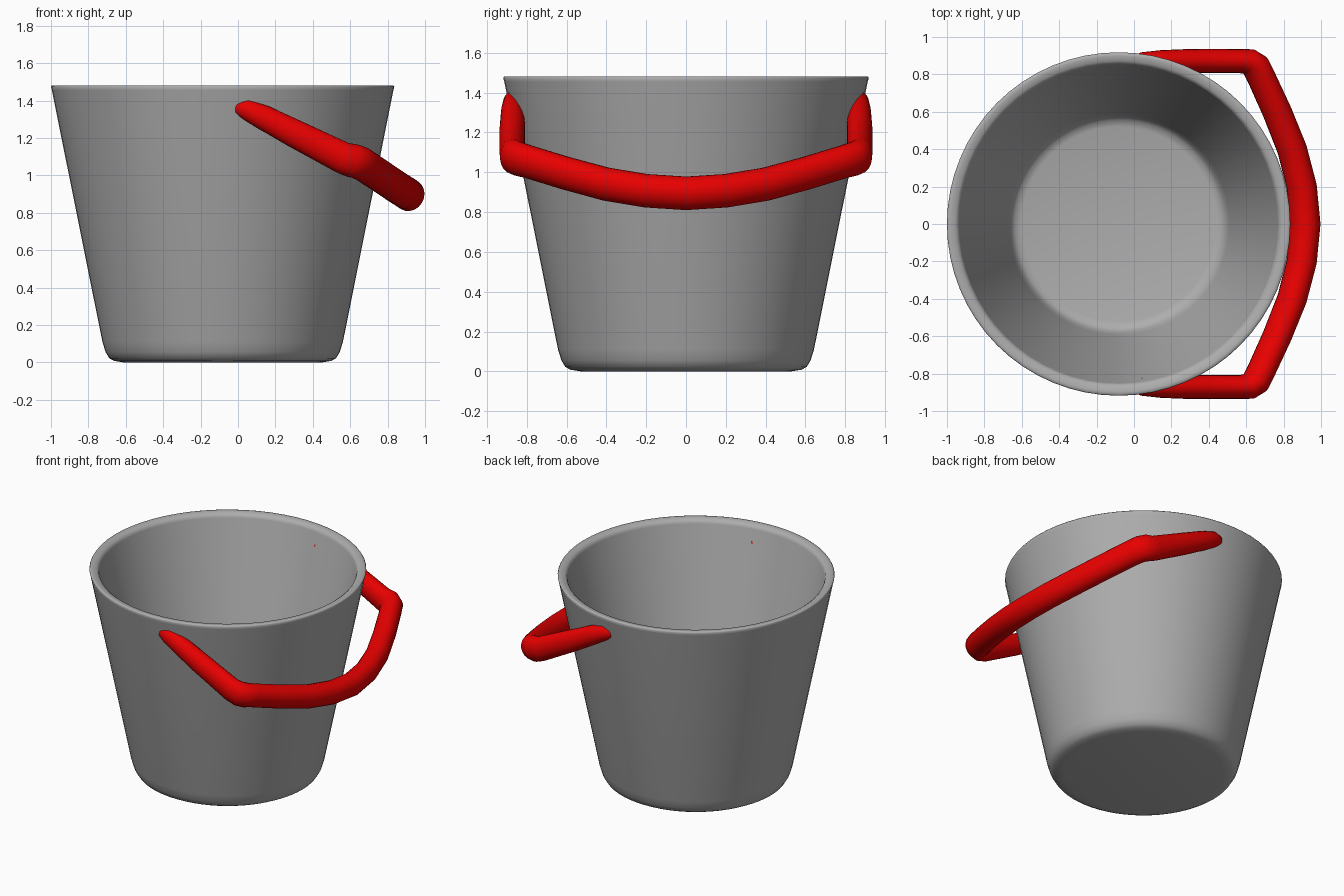
import bpy, bmesh, math
from mathutils import Vector

if "Cube" in bpy.data.objects:
    bpy.data.objects.remove(bpy.data.objects["Cube"])


def finish(bm, name, angle, color):
    bmesh.ops.recalc_face_normals(bm, faces=bm.faces)
    mesh = bpy.data.meshes.new(name)
    bm.to_mesh(mesh)
    bm.free()
    ob = bpy.data.objects.new(name, mesh)
    bpy.context.collection.objects.link(ob)
    mat = bpy.data.materials.new(name + "_colour")
    mat.diffuse_color = color
    mat.use_nodes = True
    mat.node_tree.nodes["Principled BSDF"].inputs["Base Color"].default_value = mat.diffuse_color
    mesh.materials.append(mat)
    bpy.ops.object.select_all(action='DESELECT')
    bpy.context.view_layer.objects.active = ob
    ob.select_set(True)
    bpy.ops.object.shade_smooth_by_angle(angle=math.radians(angle))


def skin(bm, rings):
    n = len(rings[0])
    for a, b in zip(rings, rings[1:]):
        for i in range(n):
            j = (i + 1) % n
            bm.faces.new((a[i], a[j], b[j], b[i]))
    bm.faces.new(rings[0])
    bm.faces.new(rings[-1])


# Bucket: revolved profile, outside bottom -> rim -> inside floor
CX = -0.082
profile = [(0.53, 0.0), (0.58, 0.008), (0.606, 0.022), (0.626, 0.055), (0.643, 0.11),
           (0.913, 1.455), (0.918, 1.474), (0.913, 1.481), (0.898, 1.481), (0.872, 1.477),
           (0.857, 1.465), (0.852, 1.45),
           (0.592, 0.16), (0.575, 0.11), (0.555, 0.085), (0.52, 0.075)]
bm = bmesh.new()
rings = []
for r, z in profile:
    rings.append([bm.verts.new((CX + r * math.cos(t * math.tau / 64),
                                r * math.sin(t * math.tau / 64), z)) for t in range(64)])
skin(bm, rings)
finish(bm, "bucket", 60, (0.42, 0.42, 0.42, 1))

# Handle: elliptical tube swept along a mirrored path (x, y, z, in-plane radius, normal radius)
half = [(-0.02, 0.868, 1.365, 0.012, 0.012), (-0.008, 0.868, 1.363, 0.03, 0.034),
        (0.04, 0.87, 1.354, 0.048, 0.054), (0.14, 0.871, 1.308, 0.058, 0.066),
        (0.30, 0.872, 1.225, 0.064, 0.075), (0.56, 0.872, 1.094, 0.064, 0.085),
        (0.615, 0.868, 1.078, 0.070, 0.091), (0.651, 0.842, 1.067, 0.075, 0.090),
        (0.678, 0.79, 1.052, 0.072, 0.088),
        (0.765, 0.60, 0.994, 0.075, 0.087), (0.845, 0.40, 0.94, 0.077, 0.087),
        (0.897, 0.20, 0.907, 0.078, 0.087)]
path = half + [(0.916, 0, 0.894, 0.079, 0.087)] + [(x, -y, z, a, b) for x, y, z, a, b in half[::-1]]
pts = [Vector(p[:3]) for p in path]
up = Vector((0.52, 0, 0.854)).normalized()
bm = bmesh.new()
rings = []
for i, p in enumerate(path):
    d_in = (pts[max(i, 1)] - pts[max(i, 1) - 1]).normalized()
    k = min(i, len(pts) - 2)
    d_out = (pts[k + 1] - pts[k]).normalized()
    tan = (d_in + d_out).normalized()
    side = up.cross(tan).normalized()
    nor = tan.cross(side).normalized()
    rings.append([bm.verts.new(pts[i] + side * p[3] * math.cos(t * math.tau / 20)
                               + nor * p[4] * math.sin(t * math.tau / 20)) for t in range(20)])
skin(bm, rings)
finish(bm, "handle", 50, (0.8, 0.0, 0.0, 1))
